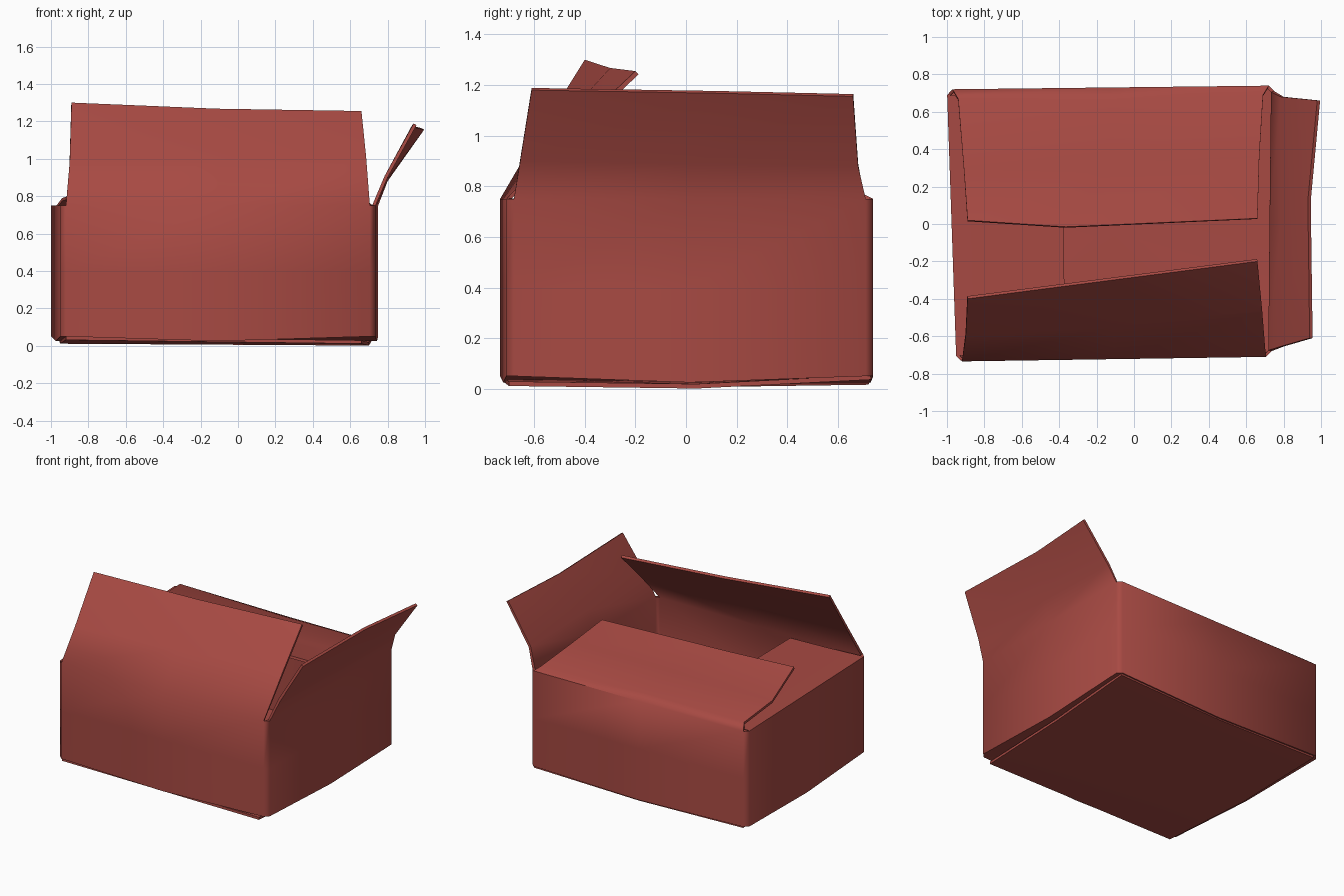
import bpy
import bmesh
import math
from mathutils import Vector

cube = bpy.data.objects.get("Cube")
if cube:
    bpy.data.objects.remove(cube, do_unlink=True)

# One painted card material
card = bpy.data.materials.new("brick_red_card")
card.use_nodes = True
colour = (0.39, 0.068, 0.056, 1)
card.diffuse_color = colour
shader = card.node_tree.nodes["Principled BSDF"]
shader.inputs["Base Color"].default_value = colour
shader.inputs["Roughness"].default_value = 0.8


def finish(name, bm, offset):
    """Turn a bmesh sheet into a smooth shaded card part with thickness."""
    mesh = bpy.data.meshes.new(name)
    bm.to_mesh(mesh)
    bm.free()
    obj = bpy.data.objects.new(name, mesh)
    bpy.context.collection.objects.link(obj)
    mesh.materials.append(card)
    solid = obj.modifiers.new("card_thickness", 'SOLIDIFY')
    solid.thickness = 0.018
    solid.offset = offset
    bpy.ops.object.select_all(action='DESELECT')
    obj.select_set(True)
    bpy.context.view_layer.objects.active = obj
    # Thickness is applied first so that the cut card edges stay sharp
    bpy.ops.object.modifier_apply(modifier=solid.name)
    bpy.ops.object.shade_smooth_by_angle(angle=math.radians(60))


def bridge(bm, lower, upper, closed=False):
    """Join two rows of vertices with quads."""
    count = len(lower)
    for i in range(count if closed else count - 1):
        j = (i + 1) % count
        bm.faces.new((lower[i], lower[j], upper[j], upper[i]))


def make_row(bm, start, end, bow):
    """Three vertices from start to end, the middle one moved by bow."""
    a, b = Vector(start), Vector(end)
    return [bm.verts.new(p) for p in (a, (a + b) / 2 + Vector(bow), b)]


# Walls: slightly skewed, with nipped corners and sagging lower edges
corners = [Vector(c) for c in ((-0.95, -0.735), (0.735, -0.71), (0.75, 0.74), (-1, 0.72))]


def wall_ring(bm, corner_z, middle_z):
    ring = []
    for i, a in enumerate(corners):
        b = corners[(i + 1) % 4]
        nip = (b - a).normalized() * 0.03
        for p, z in ((a + nip, corner_z), ((a + b) / 2, middle_z), (b - nip, corner_z)):
            ring.append(bm.verts.new((p.x, p.y, z)))
    return ring


box = bmesh.new()
rings = [wall_ring(box, *heights) for heights in ((0.05, 0.025), (0.4, 0.4), (0.75, 0.75))]
for lower, upper in zip(rings, rings[1:]):
    bridge(box, lower, upper, True)

# Inner floor
base = rings[0]
floor_middle = box.verts.new((-0.1, 0.02, 0.035))
for i, v in enumerate(base):
    box.faces.new((base[(i + 1) % len(base)], v, floor_middle))

# Flaps grow from the top of each wall: rows of (start, end, bow of the middle)
front_flap = [((-0.9, -0.6, 0.98), (0.685, -0.46, 1.01), (0, -0.02, 0)),
              ((-0.89, -0.4, 1.3), (0.66, -0.2, 1.255), (0, 0, -0.01))]
left_flap = [((0.8, -0.655, 0.9), (0.8, 0.68, 0.88), (0, 0, 0)),
             ((0.955, -0.61, 1.18), (0.995, 0.66, 1.155), (-0.03, 0.1, 0))]
back_flap = [((0.69, 0.69, 0.775), (-0.94, 0.67, 0.79), (0, -0.02, 0)),
             ((0.67, 0.36, 0.825), (-0.91, 0.3, 0.8), (0, 0, 0)),
             ((0.66, 0.03, 0.87), (-0.89, 0.02, 0.935), (-0.25, -0.04, -0.015))]
right_flap = [((-0.7, 0.66, 0.75), (-0.68, -0.68, 0.75), (0, 0, 0)),
              ((-0.38, 0.64, 0.74), (-0.37, -0.68, 0.74), (0, 0, 0))]

for side, rows in enumerate((front_flap, left_flap, back_flap, right_flap)):
    previous = rings[-1][side * 3:side * 3 + 3]
    for spec in rows:
        current = make_row(box, *spec)
        bridge(box, previous, current)
        previous = current
finish("open_box", box, -1)

# Outer bottom panel, sagging a little below the walls
panel = bmesh.new()
previous = None
for spec in (((-0.92, -0.725, 0.04), (0.66, -0.7, 0.02), (0, 0, 0)),
             ((-0.95, 0, 0.02), (0.7, 0.04, 0.01), (0, 0, 0)),
             ((-0.96, 0.71, 0.045), (0.72, 0.73, 0.045), (0, 0, -0.02))):
    current = make_row(panel, *spec)
    if previous:
        bridge(panel, previous, current)
    previous = current
finish("bottom_panel", panel, 0)
